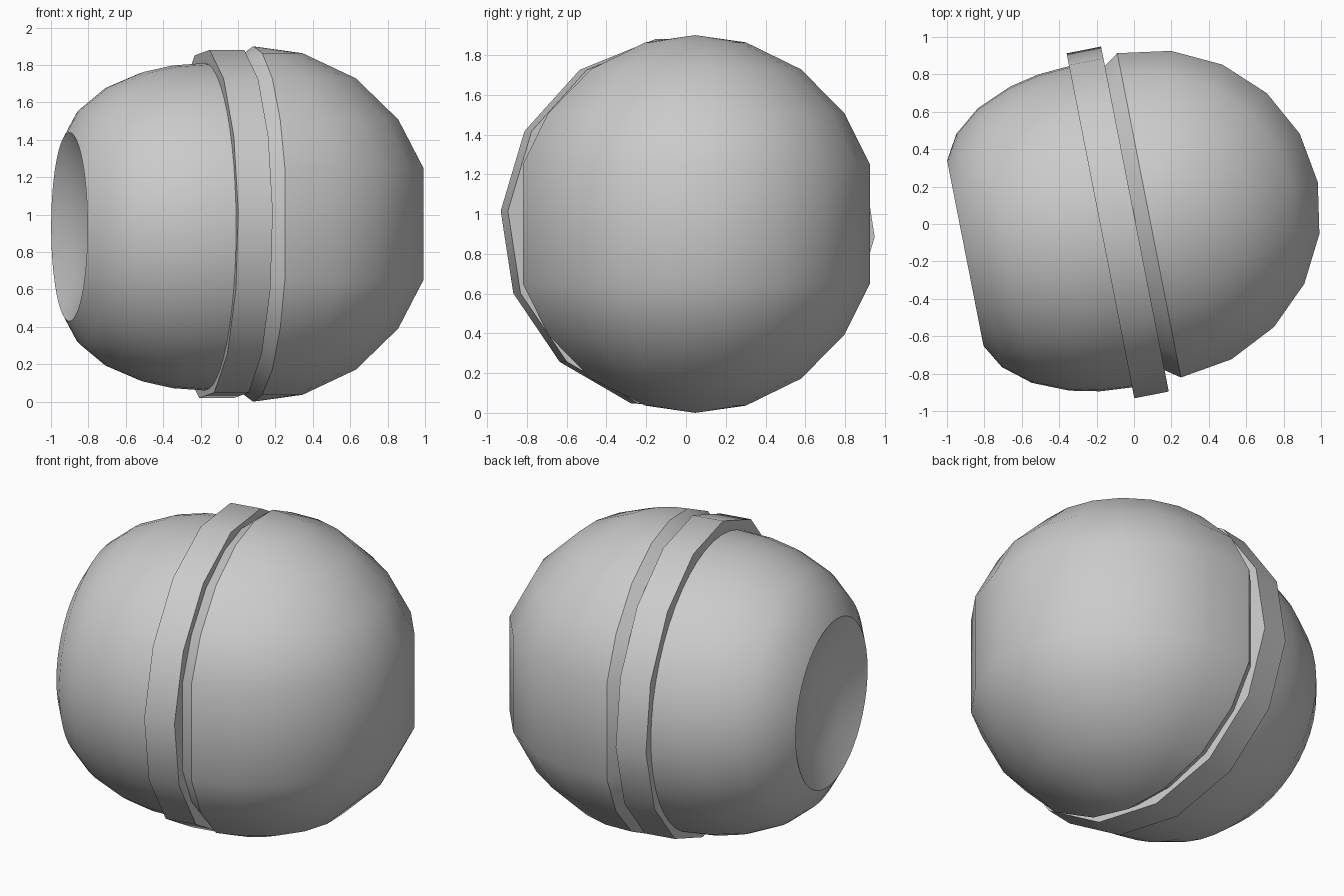
import bpy, bmesh
from math import sin, cos, pi, radians
from mathutils import Matrix

if "Cube" in bpy.data.objects:
    bpy.data.objects.remove(bpy.data.objects["Cube"])

TILT = Matrix.Rotation(radians(11.1), 4, 'Z')   # whole ball is turned about z


def finish(name, bm, center):
    bmesh.ops.remove_doubles(bm, verts=bm.verts, dist=1e-4)
    bmesh.ops.recalc_face_normals(bm, faces=bm.faces)
    bmesh.ops.transform(bm, matrix=TILT @ Matrix.Translation(center), verts=bm.verts)
    me = bpy.data.meshes.new(name)
    bm.to_mesh(me)
    bm.free()
    ob = bpy.data.objects.new(name, me)
    bpy.context.collection.objects.link(ob)
    bpy.ops.object.select_all(action='DESELECT')
    ob.select_set(True)
    bpy.context.view_layer.objects.active = ob
    bpy.ops.object.shade_smooth_by_angle(angle=radians(32))
    return ob


def skin(bm, rows, closed):
    n = len(rows[0])
    for a, b in zip(rows, rows[1:]):
        for i in range(n if closed else n - 1):
            j = (i + 1) % n
            bm.faces.new((a[i], a[j], b[j], b[i]))


def lathe(name, profile, center, sides, phase=0.0):
    """Revolve (x, radius) points about the local x axis."""
    bm = bmesh.new()
    rows = []
    for x, r in profile:
        rows.append([bm.verts.new((x, r * cos(phase + 2 * pi * i / sides),
                                   r * sin(phase + 2 * pi * i / sides)))
                     for i in range(sides)])
    skin(bm, rows, True)
    return finish(name, bm, center)


# left shell with a concave dish in its end
shell = [(-0.78, 0.0), (-0.795, 0.17), (-0.84, 0.35), (-0.915, 0.505),
         (-0.84, 0.635), (-0.70, 0.748), (-0.51, 0.828), (-0.35, 0.863),
         (-0.18, 0.875), (-0.10, 0.875), (-0.10, 0.0)]
lathe("dish_shell", shell, (0, 0.02, 0.935), 48)

# raised band around the middle
band = [(-0.178, 0.0), (-0.178, 0.942), (0.01, 0.942), (0.01, 0.0)]
lathe("middle_band", band, (0, 0.025, 0.95), 14, pi - radians(4))

# right dome: half globe with an upright flat belt, and a chamfered lip
R = 0.95
bm = bmesh.new()
lats = [radians(a) for a in (-90, -74, -55, -36, -18.4, 18.4, 36, 55, 74, 90)]
rows = []
for t in lats:
    rows.append([bm.verts.new((1.02 * R * cos(t) * cos(p), 0.98 * R * cos(t) * sin(p),
                               R * sin(t)))
                 for p in (-pi / 2 + pi * k / 10 for k in range(11))])
skin(bm, rows, False)
bmesh.ops.remove_doubles(bm, verts=bm.verts, dist=1e-4)
rim = [e for e in bm.edges if e.is_boundary]
lip = bmesh.ops.extrude_edge_only(bm, edges=rim)["geom"]
for v in (g for g in lip if isinstance(g, bmesh.types.BMVert)):
    v.co = (-0.088, v.co.y * 0.93, v.co.z * 0.93)
bmesh.ops.holes_fill(bm, edges=[g for g in lip if isinstance(g, bmesh.types.BMEdge)], sides=0)
finish("dome", bm, (0.088, 0.03, 0.95))
